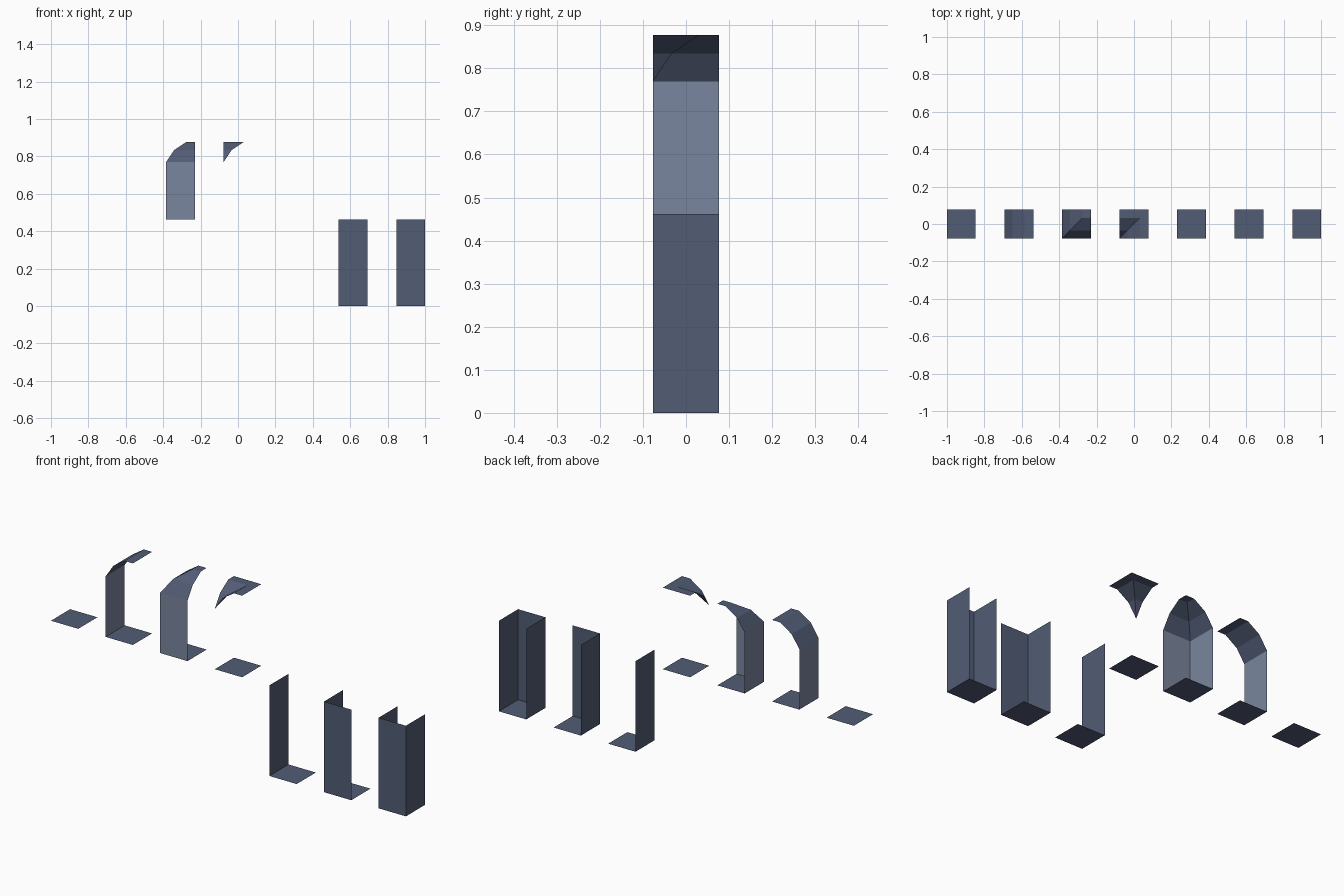
import bpy, bmesh
from mathutils import Vector

if "Cube" in bpy.data.objects:
    bpy.data.objects.remove(bpy.data.objects["Cube"])

S = 2 / 13            # tile size; tiles repeat every two sizes
UP = 3 * S            # level of the upper tiles
SPRING = UP + 2 * S   # where the curved cove begins
TOP = SPRING + 0.7 * S
# cove profile: distance from the wall, height
COVE = [(0, SPRING), (0.28 * S, SPRING + 0.42 * S), (0.7 * S, TOP)]


def material(name, colour):
    m = bpy.data.materials.new(name)
    m.diffuse_color = (*colour, 1)
    m.use_nodes = True
    m.node_tree.nodes["Principled BSDF"].inputs["Base Color"].default_value = m.diffuse_color
    return m


slate = material("dark slate", (0.084, 0.107, 0.178))
pale = material("pale slate", (0.195, 0.238, 0.342))


def sheet(name, tile, faces, mat, inside):
    """Thin surface made of faces in tile space, all facing the inside point."""
    bm = bmesh.new()
    for pts in faces:
        f = bm.faces.new([bm.verts.new(p) for p in pts])
        f.normal_update()
        if f.normal.dot(Vector(inside) - f.calc_center_median()) < 0:
            f.normal_flip()
    bmesh.ops.remove_doubles(bm, verts=bm.verts, dist=1e-5)
    me = bpy.data.meshes.new(name)
    bm.to_mesh(me)
    bm.free()
    me.materials.append(mat)
    ob = bpy.data.objects.new(name, me)
    ob.location = ((tile - 3) * 2 * S - S / 2, -S / 2, 0)
    bpy.context.collection.objects.link(ob)


def flat(x0, x1, y0, y1, z):
    return [(x0, y0, z), (x1, y0, z), (x1, y1, z), (x0, y1, z)]


def wall(side, z0, z1):
    a, b = {"left": ((0, 0), (0, S)), "front": ((0, 0), (S, 0)),
            "right": ((S, 0), (S, S))}[side]
    return [(*a, z0), (*b, z0), (*b, z1), (*a, z1)]


def cove(span):
    """Left-hand cove strips; span(d) gives the y range at wall distance d."""
    out = []
    for (d0, z0), (d1, z1) in zip(COVE, COVE[1:]):
        (a0, b0), (a1, b1) = span(d0), span(d1)
        pts = [(d0, a0, z0), (d0, b0, z0), (d1, b1, z1), (d1, a1, z1)]
        out.append([p for i, p in enumerate(pts) if p not in pts[:i]])
    return out


def mirrored(faces):
    """Add the same faces swapped across the tile diagonal."""
    return faces + [[(y, x, z) for x, y, z in f] for f in faces]


HIGH = (0.85 * S, 0.85 * S, UP + 0.15)
LOW = (S / 2, S / 2, 0.2)
C = COVE[-1][0]

# floors
for t in range(7):
    z = UP if t < 4 else 0
    sheet(f"floor_{t + 1}", t, [flat(0, S, 0, S, z)], slate, (S / 2, S / 2, 2))

# upper tiles: straight wall, inner corner, outer corner
sheet("upper_wall_straight", 1, [wall("left", UP, SPRING)], pale, HIGH)
sheet("cove_straight", 1, cove(lambda d: (0, S)) + [flat(C, S, 0, S, TOP)], slate, HIGH)

sheet("upper_wall_corner", 2, [wall(s, UP, SPRING) for s in ("left", "front")], pale, HIGH)
sheet("cove_inner_corner", 2,
      mirrored(cove(lambda d: (d, S))) + [flat(C, S, C, S, TOP)], slate, HIGH)

sheet("cove_outer_corner", 3,
      mirrored(cove(lambda d: (0, d))) + [flat(C, S, 0, S, TOP), flat(0, C, C, S, TOP)],
      slate, HIGH)

# lower tiles: one, two and three walls
for t, sides in ((4, ["left"]), (5, ["left", "front"]), (6, ["left", "front", "right"])):
    sheet(f"lower_walls_{len(sides)}", t, [wall(s, 0, UP) for s in sides], slate, LOW)
